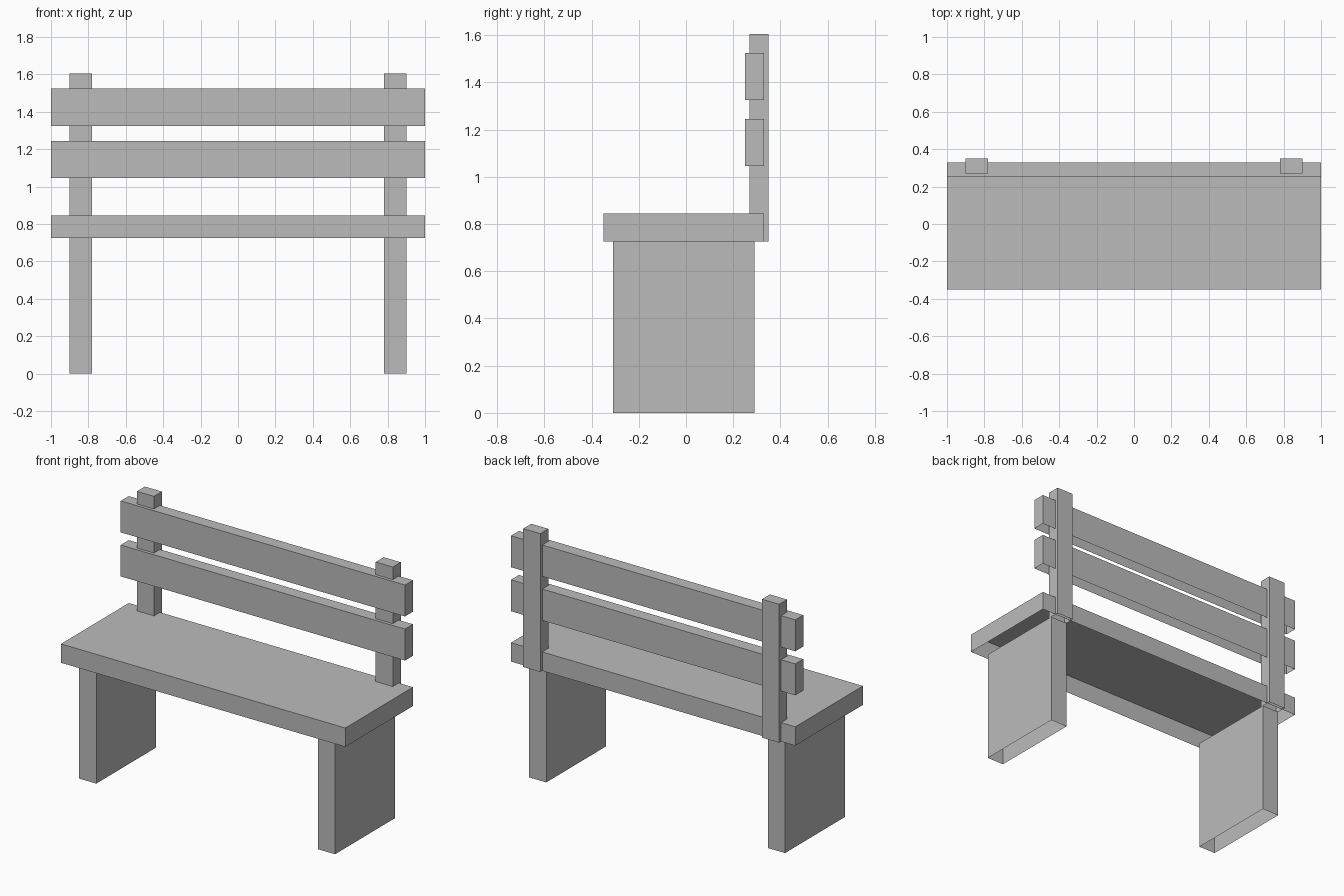
import bpy
import bmesh

if "Cube" in bpy.data.objects:
    bpy.data.objects.remove(bpy.data.objects["Cube"])

gray = bpy.data.materials.new("plain gray")
gray.diffuse_color = (0.5, 0.5, 0.5, 1.0)
gray.use_nodes = True
gray.node_tree.nodes["Principled BSDF"].inputs["Base Color"].default_value = gray.diffuse_color


def open_box(name, x, y, z):
    """Box spanning the given ranges, with its underside left open."""
    bm = bmesh.new()
    bmesh.ops.create_cube(bm, size=1.0)
    for v in bm.verts:
        for i, (lo, hi) in enumerate((x, y, z)):
            v.co[i] = lo if v.co[i] < 0 else hi
    bm.normal_update()
    under = [f for f in bm.faces if f.normal.z < -0.5]
    bmesh.ops.delete(bm, geom=under, context='FACES_ONLY')
    mesh = bpy.data.meshes.new(name)
    bm.to_mesh(mesh)
    bm.free()
    mesh.materials.append(gray)
    obj = bpy.data.objects.new(name, mesh)
    bpy.context.collection.objects.link(obj)
    return obj


# Seat board
open_box("seat", (-1.0, 1.0), (-0.35, 0.33), (0.725, 0.845))

# Panel legs and back posts on both sides
for side, x in (("left", (-0.90, -0.78)), ("right", (0.78, 0.90))):
    open_box(side + "_leg", x, (-0.31, 0.29), (0.0, 0.725))
    open_box(side + "_back_post", x, (0.27, 0.35), (0.725, 1.605))

# Backrest slats
for label, z in (("lower", 1.045), ("upper", 1.325)):
    open_box(label + "_back_slat", (-1.0, 1.0), (0.25, 0.33), (z, z + 0.20))
